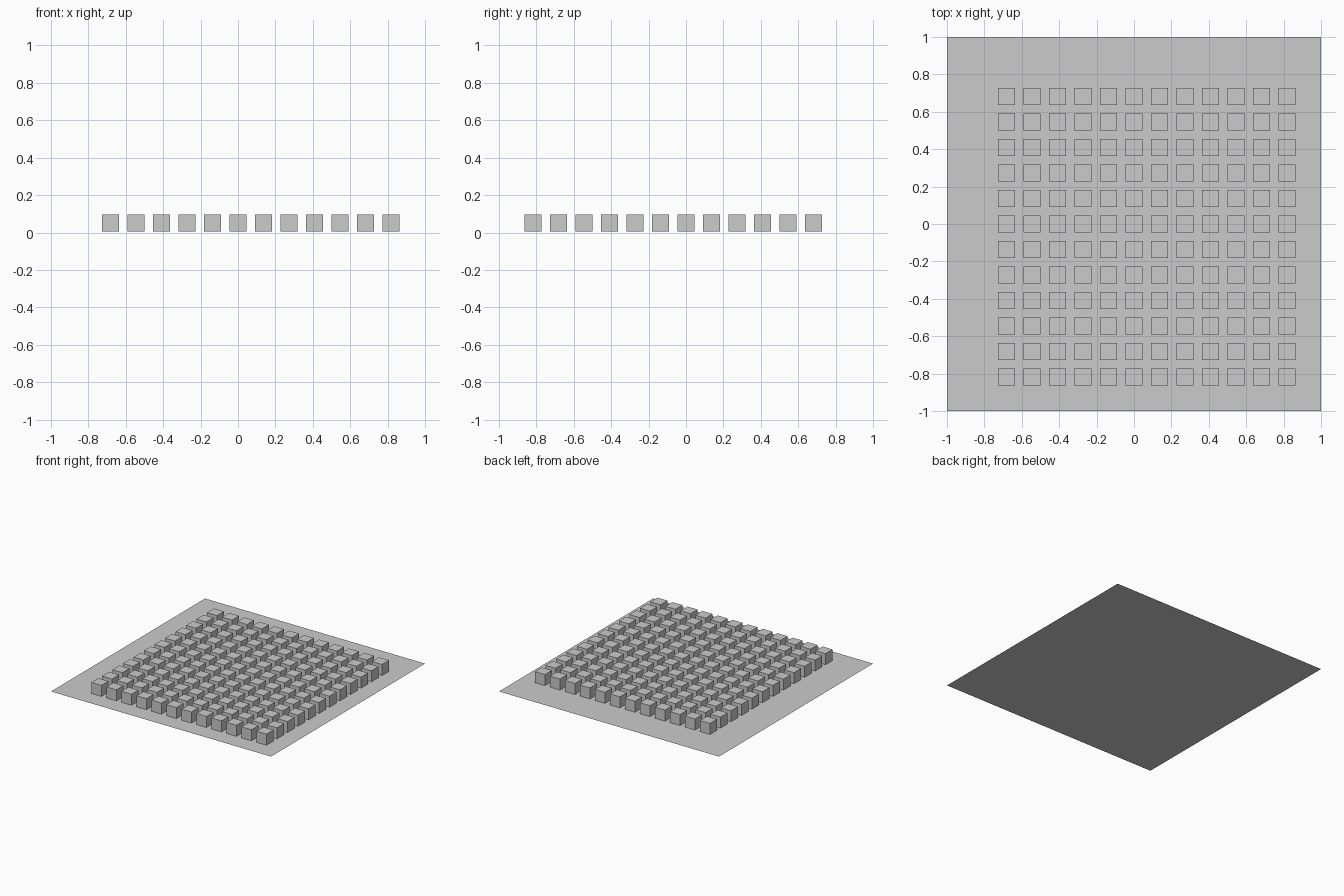
import bpy

if "Cube" in bpy.data.objects:
    bpy.data.objects.remove(bpy.data.objects["Cube"])

N = 12            # cubes per side
SIZE = 1 / 11     # cube edge
PITCH = 1.5 / 11  # cube spacing
LIFT = 0.0045     # small gap above the base sheet

# Flat base sheet
bpy.ops.mesh.primitive_plane_add(size=2, location=(0, 0, 0))
bpy.context.object.name = "base_sheet"

# First cube at the front left corner, repeated into a grid
bpy.ops.mesh.primitive_cube_add(
    size=SIZE, location=(-5 * PITCH, -6 * PITCH, LIFT + SIZE / 2))
cubes = bpy.context.object
cubes.name = "cube_grid"
for label, step in (("columns", (PITCH, 0, 0)), ("rows", (0, PITCH, 0))):
    mod = cubes.modifiers.new(label, 'ARRAY')
    mod.count = N
    mod.use_relative_offset = False
    mod.use_constant_offset = True
    mod.constant_offset_displace = step
